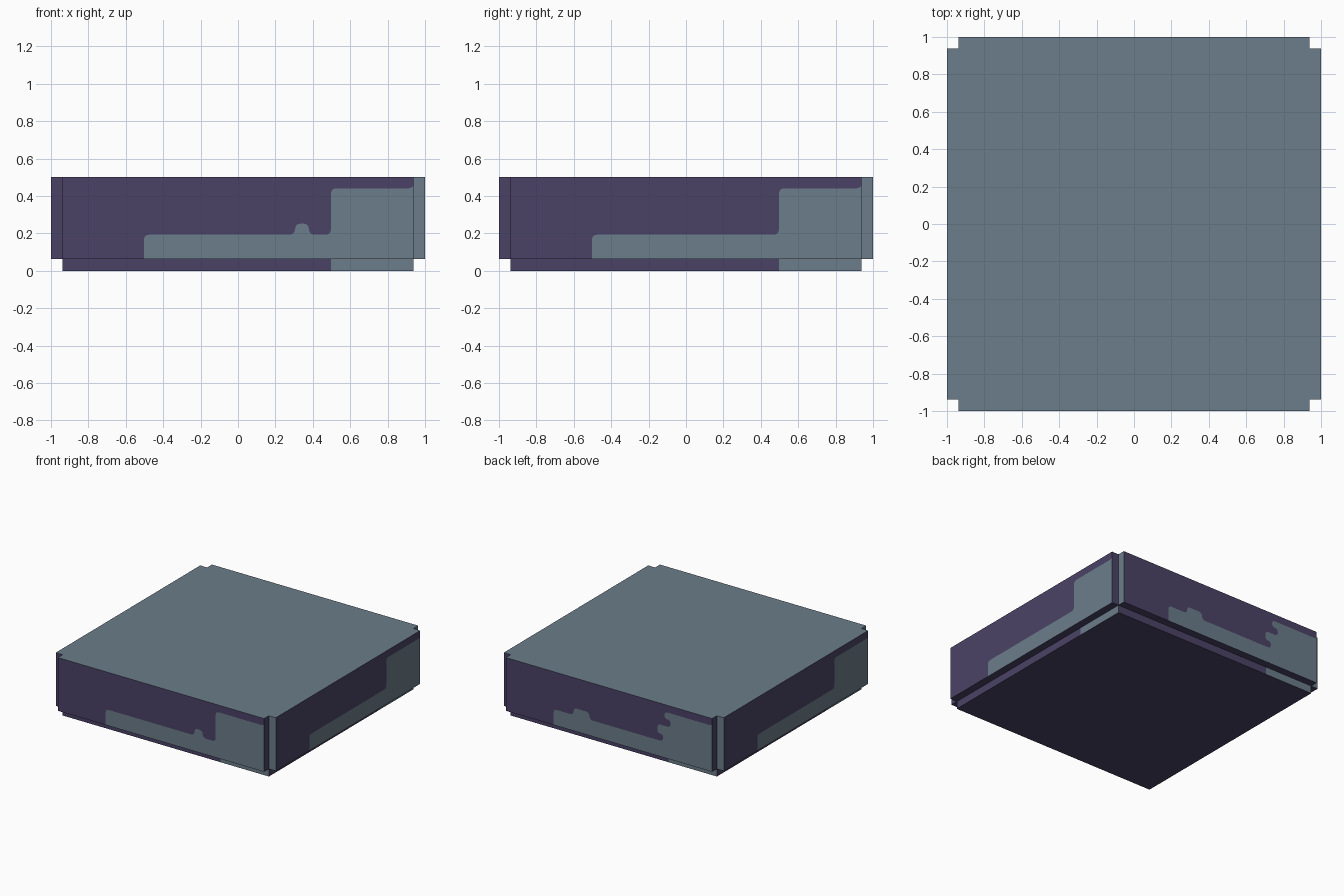
import bpy, bmesh, math
from mathutils import Vector, Matrix

if "Cube" in bpy.data.objects:
    bpy.data.objects.remove(bpy.data.objects["Cube"])

E = 0.9375      # inset of the corner notches and the base
B = 0.0625      # height of the base strip
TOP = 0.5
SEAM = 0.497    # colour boundary on the right of each side


def material(name, rgb):
    m = bpy.data.materials.new(name)
    m.diffuse_color = (*rgb, 1)
    m.use_nodes = True
    m.node_tree.nodes["Principled BSDF"].inputs["Base Color"].default_value = m.diffuse_color
    return m


GREY = material("slate grey", (0.147, 0.205, 0.253))
PURPLE = material("dark purple", (0.069, 0.055, 0.133))


def finish(name, bm):
    bmesh.ops.remove_doubles(bm, verts=bm.verts, dist=1e-5)
    me = bpy.data.meshes.new(name)
    bm.to_mesh(me)
    bm.free()
    me.materials.append(GREY)
    me.materials.append(PURPLE)
    ob = bpy.data.objects.new(name, me)
    bpy.context.collection.objects.link(ob)
    return ob


def rounded(pts, r, steps=4):
    """Round the inner corners of an open 2D path."""
    pts = [Vector(p) for p in pts]
    out = [pts[0]]
    for a, p, c in zip(pts, pts[1:], pts[2:]):
        k = min(r, (a - p).length * 0.49, (c - p).length * 0.49)
        s, e = p + (a - p).normalized() * k, p + (c - p).normalized() * k
        for i in range(steps + 1):
            t = i / steps
            out.append(s * (1 - t) ** 2 + p * 2 * t * (1 - t) + e * t * t)
    return out + [pts[-1]]


def side(name, turn, bump=None, fingers=()):
    """One side, drawn as the front and turned by quarter turns."""
    bm = bmesh.new()
    rot = Matrix.Rotation(turn * math.pi / 2, 3, 'Z')

    def face(points, mat):   # points are (along, depth, height)
        f = bm.faces.new([bm.verts.new(rot @ Vector((u, -d, z))) for u, d, z in points])
        f.material_index = mat

    def panel(u0, u1, z0, z1, d, mat):
        face([(u0, d, z0), (u1, d, z0), (u1, d, z1), (u0, d, z1)], mat)

    # colour boundary across the wall
    path = [(-0.503, B), (-0.503, 0.193)]
    if bump:
        a, b = bump
        path += [(a, 0.193), (a + 0.005, 0.252), (b - 0.005, 0.252), (b, 0.193)]
    path += list(fingers) or [(SEAM, 0.193), (SEAM, 0.441)]
    path += [(0.922, 0.441), (E, 0.452)]
    path = rounded(path, 0.03)
    flat = [(p.x, 1, p.y) for p in path]

    # wall, in two colours
    face([(E, 1, B)] + flat[::-1], 0)
    face([(-E, 1, B)] + flat + [(E, 1, TOP), (-E, 1, TOP)], 1)
    # corner notches
    panel(-1, -E, B, TOP, E, 1)
    panel(E, 1, B, TOP, E, 0)
    # recessed base strip
    panel(-E, SEAM, 0, B, E, 1)
    panel(SEAM, E, 0, B, E, 0)
    # underside of the overhang
    face([(-E, 1, B), (-E, E, B), (E, E, B), (E, 1, B)], 1)
    finish(name, bm)


side("front_side", 0, bump=(0.302, 0.382))
side("right_side", 1)
side("back_side", 2, bump=(-0.325, -0.175),
     fingers=[(0.49, 0.193), (0.495, 0.25), (0.44, 0.25), (0.44, 0.325),
              (0.56, 0.325), (0.56, 0.385), (0.505, 0.385), (0.505, 0.441)])
side("left_side", 3)

# top panel with notched corners
bm = bmesh.new()
outline = []
for k in range(4):
    rot = Matrix.Rotation(k * math.pi / 2, 3, 'Z')
    outline += [rot @ Vector(p) for p in ((-E, -1, TOP), (E, -1, TOP), (E, -E, TOP))]
bm.faces.new([bm.verts.new(v) for v in outline])
finish("top_panel", bm)

# base panel
bm = bmesh.new()
f = bm.faces.new([bm.verts.new(v) for v in ((-E, -E, 0), (-E, E, 0), (E, E, 0), (E, -E, 0))])
f.material_index = 1
finish("base_panel", bm)
